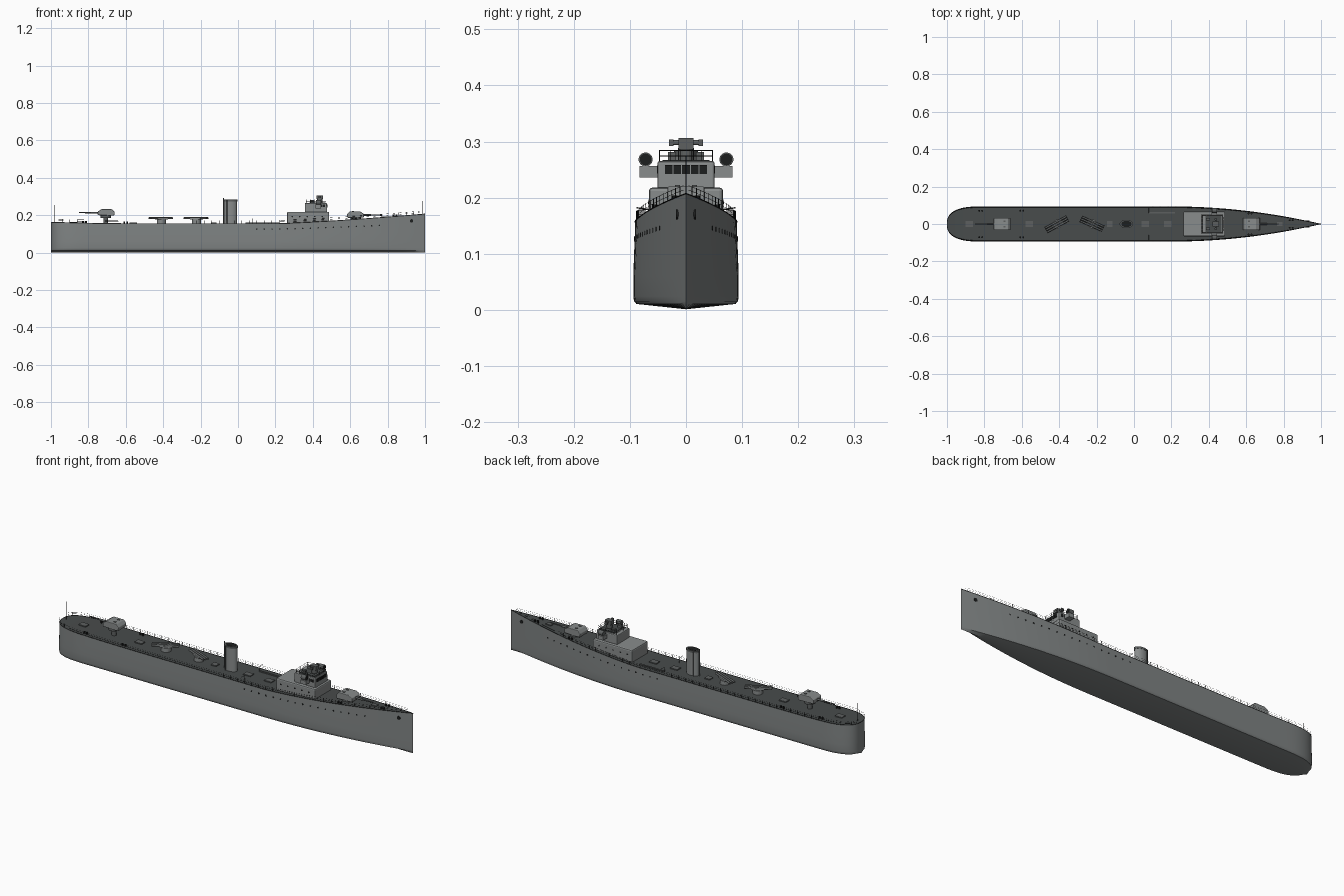
import bpy, bmesh, math
from mathutils import Vector, Matrix

cube = bpy.data.objects.get("Cube")
if cube:
    bpy.data.objects.remove(cube, do_unlink=True)


def material(name, rgb):
    m = bpy.data.materials.new(name)
    m.use_nodes = True
    m.diffuse_color = (*rgb, 1)
    m.node_tree.nodes["Principled BSDF"].inputs["Base Color"].default_value = (*rgb, 1)
    return m


GREY = material("hull grey", (0.21, 0.225, 0.225))
LIGHT = material("superstructure grey", (0.25, 0.265, 0.265))
DECK = material("deck dark grey", (0.065, 0.072, 0.072))
METAL = material("fittings grey", (0.11, 0.118, 0.118))
BLACK = material("black", (0.012, 0.013, 0.013))


class Part:
    """Collects simple solids into one named object."""

    def __init__(self, name, mat):
        self.name, self.mat, self.bm = name, mat, bmesh.new()

    def box(self, center, size, turn=0):
        m = Matrix.Translation(center) @ Matrix.Rotation(turn, 4, 'Z') @ Matrix.Diagonal((*size, 1))
        bmesh.ops.create_cube(self.bm, size=1, matrix=m)
        return self

    def rod(self, a, b, r, sides=4, r2=None, squash=1):
        a, b = Vector(a), Vector(b)
        d = b - a
        m = (Matrix.Translation((a + b) / 2) @ Matrix.Diagonal((1, squash, 1, 1))
             @ d.to_track_quat('Z', 'Y').to_matrix().to_4x4())
        bmesh.ops.create_cone(self.bm, cap_ends=True, segments=sides, radius1=r,
                              radius2=r if r2 is None else r2, depth=d.length, matrix=m)
        return self

    def line(self, points, r):
        for a, b in zip(points, points[1:]):
            self.rod(a, b, r)
        return self

    def prism(self, outline, half, center, flip=1):
        """Side outline in x and z, stretched across y."""
        rows = [[self.bm.verts.new((center[0] + flip * x, center[1] + s * half, center[2] + z))
                 for x, z in outline] for s in (-1, 1)]
        n = len(outline)
        faces = [self.bm.faces.new(r) for r in rows]
        faces += [self.bm.faces.new((rows[0][i], rows[0][(i + 1) % n],
                                     rows[1][(i + 1) % n], rows[1][i])) for i in range(n)]
        return self

    def loft(self, rings):
        rows = [[self.bm.verts.new(p) for p in ring] for ring in rings]
        for a, b in zip(rows, rows[1:]):
            for i in range(len(a) - 1):
                self.bm.faces.new((a[i], a[i + 1], b[i + 1], b[i]))
        bmesh.ops.remove_doubles(self.bm, verts=self.bm.verts, dist=1e-5)
        return self

    def done(self, smooth=False, bevel=0):
        bmesh.ops.recalc_face_normals(self.bm, faces=self.bm.faces)
        me = bpy.data.meshes.new(self.name)
        self.bm.to_mesh(me)
        self.bm.free()
        me.materials.append(self.mat)
        ob = bpy.data.objects.new(self.name, me)
        bpy.context.collection.objects.link(ob)
        if bevel:
            mod = ob.modifiers.new("bevel", 'BEVEL')
            mod.width, mod.segments = bevel, 2
        if smooth:
            bpy.ops.object.select_all(action='DESELECT')
            ob.select_set(True)
            bpy.context.view_layer.objects.active = ob
            bpy.ops.object.shade_smooth_by_angle(angle=math.radians(40))
        return ob


# Hull form
def half(x):
    if x < -0.82:
        t = max(0, (x + 1) / 0.18)
        return 0.094 * (1 - (1 - t) ** 2.6) ** (1 / 2.6)
    u = max(0, (x - 0.2) / 0.8)
    return 0.094 * (1 - u * u)


def sheer(x):
    return 0.155 + 0.052 * max(0, (x - 0.2) / 0.8) ** 1.3 + 0.008 * max(0, (-x - 0.5) / 0.5) ** 2


def side(x, z):
    return half(x) * (1 - 0.04 * max(0, z - 0.06) / 0.1)


def section(x):
    top = sheer(x)
    pts = [(side(x, z), z) for z in (top, 0.11, 0.06, 0.024)]
    pts += [(half(x) * 0.985, 0.015), (half(x) * 0.94, 0.0105)]
    return [(x, y, z) for y, z in pts] + [(x, 0, 0.001)] + [(x, -y, z) for y, z in reversed(pts)]


stations = [-1 + 0.18 * (i / 16) ** 2.5 for i in range(16)] + [-0.82 + 1.82 * i / 60 for i in range(61)]
stations[-1] = 1
Part("hull", GREY).loft([section(x) for x in stations]).done(smooth=True)
Part("main_deck", DECK).loft([[(x, s * side(x, sheer(x)), sheer(x)) for s in (-1, 1)]
                              for x in stations]).done()

# Deck edge strip, guard rails and portholes
edge = Part("deck_edge", BLACK)
rails = Part("guard_rails", BLACK)
holes = Part("portholes", BLACK)
for s in (-1, 1):
    def rim(x, h, inset=0.0):
        return (x, s * max(0, side(x, sheer(x)) - inset), sheer(x) + h)
    edge.line([rim(x, 0.0005) for x in stations], 0.001)
    for h in (0.009, 0.017):
        rails.line([rim(x, h, 0.002) for x in stations[4:-1]], 0.0004)
    for i in range(49):
        x = -0.98 + 0.04 * i
        rails.rod(rim(x, 0, 0.002), rim(x, 0.018, 0.002), 0.0006)
    for i in range(17):
        x = 0.1 + 0.041 * i
        z = 0.126 + 0.6 * (sheer(x) - 0.155)
        y = side(x, z)
        holes.rod((x, s * (y - 0.004), z), (x, s * (y + 0.0008), z), 0.004, 10)
    y = side(0.928, 0.17)
    holes.rod((0.928, s * (y - 0.006), 0.17), (0.928, s * (y + 0.002), 0.17), 0.009, 12)
edge.done()
rails.done()
holes.done()


# Gun mounts
def gun_mount(name, x, z, flip):
    outline = [(-0.045, 0), (-0.048, 0.018), (-0.034, 0.034), (0.022, 0.034), (0.043, 0.022), (0.043, 0.002)]
    Part(name + "_shield", LIGHT).prism(outline, 0.033, (x, 0, z), flip).done(bevel=0.003)
    base = Part(name + "_base", METAL)
    base.rod((x, 0, z - 0.012), (x, 0, z + 0.002), 0.028, 20)
    base.rod((x, 0, sheer(x) - 0.002), (x, 0, z - 0.01), 0.012, 16).done(smooth=True)
    gun = Part(name + "_barrel", METAL)
    gun.rod((x + flip * 0.03, 0, z + 0.015), (x + flip * 0.08, 0, z + 0.015), 0.005, 12)
    gun.rod((x + flip * 0.07, 0, z + 0.015), (x + flip * 0.143, 0, z + 0.016), 0.0038, 12, 0.0025)
    gun.done(smooth=True)
    hatch = Part(name + "_roof_hatches", METAL)
    for s in (-1, 1):
        hatch.box((x - flip * 0.015, s * 0.015, z + 0.035), (0.012, 0.009, 0.003))
    hatch.done()


gun_mount("aft_gun", -0.707, 0.198, -1)
gun_mount("forward_gun", 0.63, 0.186, 1)

# Torpedo tubes
for name, x, turn in (("aft", -0.41, 0.5), ("forward", -0.222, -0.42)):
    along, across = Vector((math.cos(turn), math.sin(turn), 0)), Vector((-math.sin(turn), math.cos(turn), 0))
    c = Vector((x, 0, 0.184))
    tubes = Part(name + "_torpedo_tubes", METAL)
    for k in (-1, 0, 1):
        m = c + across * 0.012 * k
        tubes.rod(m - along * 0.068, m + along * 0.062, 0.0052, 12)
    tubes.done(smooth=True)
    mount = Part(name + "_tube_mount", LIGHT)
    mount.rod((x, 0, 0.154), (x, 0, 0.176), 0.024, 20)
    mount.box(c - Vector((0, 0, 0.004)), (0.06, 0.036, 0.008), turn).done()

# Funnel
fx = -0.04
Part("funnel", LIGHT).rod((fx, 0, 0.15), (fx, 0, 0.28), 0.034, 32, squash=0.6).done(smooth=True)
Part("funnel_rim", METAL).rod((fx, 0, 0.273), (fx, 0, 0.283), 0.036, 32, squash=0.6).done(smooth=True)
Part("funnel_mouth", BLACK).rod((fx, 0, 0.28), (fx, 0, 0.2845), 0.028, 32, squash=0.6).done()
pipes = Part("steam_pipes", METAL)
for s in (-1, 1):
    pipes.rod((fx - 0.018, s * 0.02, 0.15), (fx - 0.018, s * 0.02, 0.28), 0.0025, 8)
pipes.rod((fx - 0.037, 0, 0.15), (fx - 0.037, 0, 0.292), 0.0025, 8).done(smooth=True)

# Deckhouse and bridge
Part("deckhouse", LIGHT).box((0.375, 0, 0.18), (0.225, 0.132, 0.076)).done(bevel=0.006)
Part("bridge", LIGHT).prism([(-0.06, 0), (-0.06, 0.05), (0.058, 0.05), (0.06, 0)], 0.051,
                            (0.417, 0, 0.215)).done(bevel=0.004)
Part("bridge_top", DECK).box((0.425, 0, 0.266), (0.088, 0.084, 0.003)).done()
panes = Part("bridge_windows", BLACK)
for k in range(5):
    panes.box((0.4765, (k - 2) * 0.0155, 0.25), (0.003, 0.0135, 0.016))
for s in (-1, 1):
    for k in range(3):
        panes.box((0.425 + 0.017 * k, s * 0.051, 0.25), (0.013, 0.002, 0.014))
    for k in range(5):
        panes.rod((0.29 + 0.04 * k, s * 0.064, 0.193), (0.29 + 0.04 * k, s * 0.0668, 0.193), 0.004, 10)
panes.done()

# Bridge wings with searchlights
for s, name in ((1, "left"), (-1, "right")):
    wing = Part(name + "_bridge_wing", LIGHT)
    wing.box((0.43, s * 0.066, 0.246), (0.03, 0.034, 0.02)).done()
    lamp = Part(name + "_searchlight", METAL)
    lamp.rod((0.43, s * 0.072, 0.255), (0.43, s * 0.072, 0.265), 0.005, 10)
    lamp.rod((0.417, s * 0.072, 0.268), (0.443, s * 0.072, 0.268), 0.0125, 18).done(smooth=True)
    Part(name + "_lamp_glass", BLACK).rod((0.442, s * 0.072, 0.268), (0.444, s * 0.072, 0.268), 0.0105, 18).done()

# Bridge rail, director and rangefinder
rail = Part("bridge_rail", BLACK)
corners = [(0.365, -0.047), (0.47, -0.047), (0.47, 0.047), (0.365, 0.047), (0.365, -0.047)]
for z in (0.274, 0.284):
    rail.line([(x, y, z) for x, y in corners], 0.0007)
for a, b in zip(corners, corners[1:]):
    for k in range(5):
        p = Vector(a).lerp(Vector(b), k / 5)
        rail.rod((*p, 0.264), (*p, 0.285), 0.0007)
rail.done()
director = Part("director", METAL)
director.rod((0.437, 0, 0.264), (0.437, 0, 0.288), 0.014, 16)
director.box((0.437, 0, 0.296), (0.034, 0.026, 0.02))
director.rod((0.437, -0.03, 0.298), (0.437, 0.03, 0.298), 0.0045, 12)
for s in (-1, 1):
    director.box((0.437, s * 0.026, 0.298), (0.012, 0.008, 0.012))
    director.box((0.395, s * 0.025, 0.273), (0.02, 0.014, 0.016))
director.done()

# Deck fittings
bollards = Part("bollards", BLACK)
for x, y in ((-0.82, 0.07), (-0.6, 0.072), (0.62, 0.056), (0.84, 0.02)):
    for s in (-1, 1):
        for d in (-0.008, 0.008):
            bollards.rod((x + d, s * y, sheer(x) - 0.002), (x + d, s * y, sheer(x) + 0.01), 0.005, 10)
bollards.done()
hatches = Part("deck_hatches", METAL)
for x, y, w, d in ((0.15, 0.06, 0.14, 0.008), (0.06, 0, 0.04, 0.03), (0.18, 0, 0.04, 0.03),
                   (-0.13, 0, 0.03, 0.03), (-0.56, 0, 0.04, 0.03), (-0.88, 0, 0.04, 0.03), (0.78, 0, 0.03, 0.02)):
    hatches.box((x, y, sheer(x) + 0.002), (w, d, 0.006))
hatches.done()
davits = Part("davits", METAL)
for s in (-1, 1):
    davits.line([(0.08, s * 0.06, 0.155), (0.08, s * 0.06, 0.178), (0.08, s * 0.088, 0.182)], 0.0012)
davits.done()

# Staffs
Part("stern_staff", BLACK).rod((-0.98, 0, 0.16), (-0.98, 0, 0.255), 0.0014, 6).done()
Part("bow_staff", BLACK).rod((0.985, 0, 0.2), (0.985, 0, 0.275), 0.0006, 6).done()
